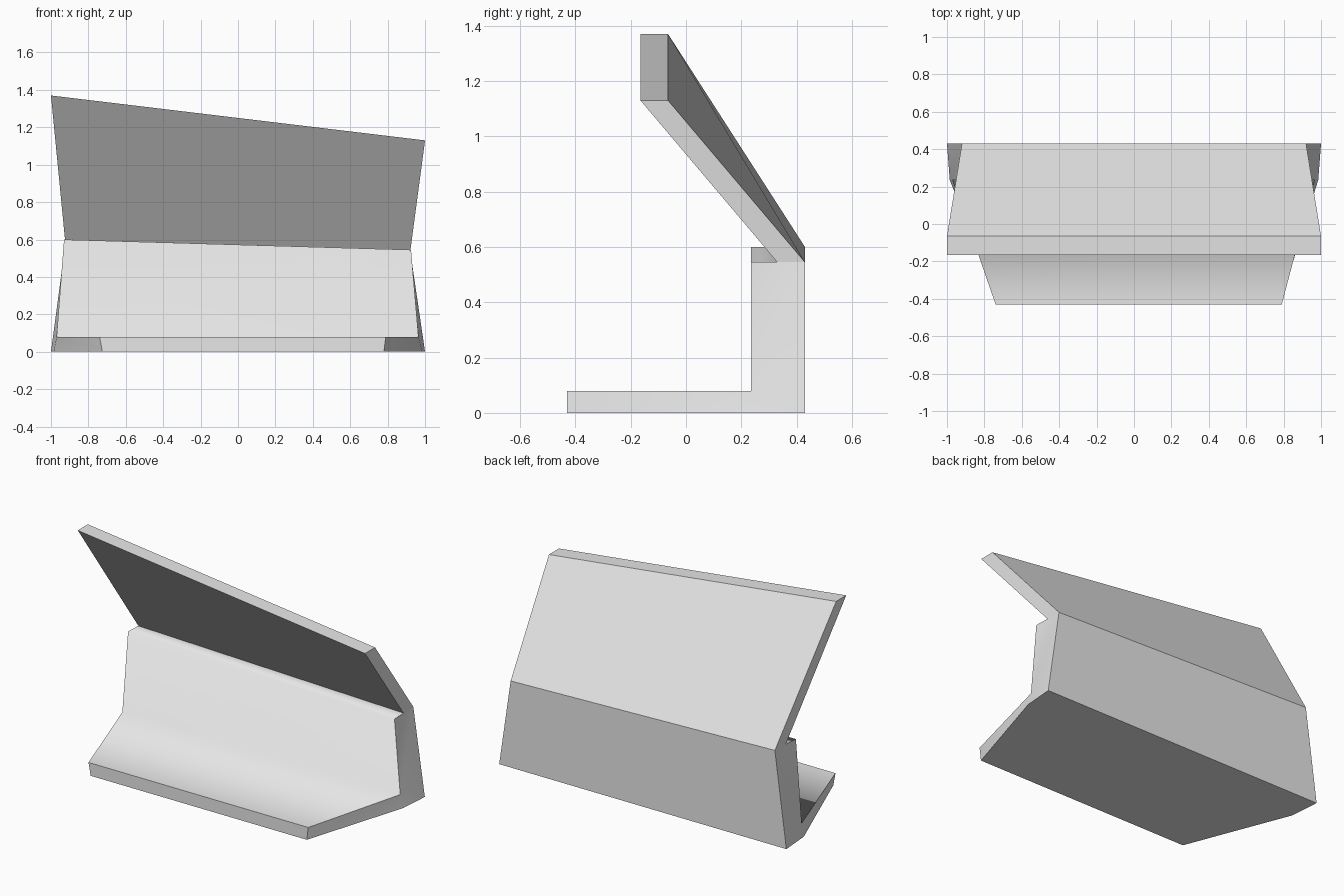
import bpy
import bmesh

cube = bpy.data.objects.get("Cube")
if cube:
    bpy.data.objects.remove(cube)

# Plain light grey material
grey = bpy.data.materials.new("light_grey")
grey.use_nodes = True
colour = (0.8, 0.8, 0.8, 1)
grey.diffuse_color = colour
grey.node_tree.nodes["Principled BSDF"].inputs["Base Color"].default_value = colour

# Cross-section corners: y, then x and z at the right end, x and z at the left end
LOW, HIGH = 0.545, 0.60
profile = [
    (-0.43, -0.725, 0, 0.78, 0),            # tray front, bottom
    (-0.43, -0.74, 0.08, 0.79, 0.08),       # tray front, top
    (0.235, -0.97, 0.08, 0.965, 0.08),      # tray meets wall
    (0.235, -0.93, HIGH, 0.925, LOW),       # ledge front
    (0.33, -0.925, HIGH, 0.922, LOW),       # ledge meets canopy
    (-0.165, -1, 1.37, 1, 1.13),            # canopy tip, front
    (-0.065, -1, 1.37, 1, 1.13),            # canopy tip, rear
    (0.43, -0.92, HIGH, 0.92, LOW),         # canopy meets back
    (0.43, -1, 0, 1, 0),                    # back, bottom
    (0.235, -0.985, 0, 0.985, 0),           # bend in the underside
]

bm = bmesh.new()
right = [bm.verts.new((xr, y, zr)) for y, xr, zr, xl, zl in profile]
left = [bm.verts.new((xl, y, zl)) for y, xr, zr, xl, zl in profile]
group = {}

# Long surfaces between the two ends; the inner ones blend softly together
for i in range(len(profile)):
    j = (i + 1) % len(profile)
    face = bm.faces.new((right[i], right[j], left[j], left[i]))
    group[face] = "inner" if i in (1, 2, 3) else "underside" if i > 7 else i

# End faces: tray, wall and canopy
for side, ring in (("right", right), ("left", left)):
    for corners in ((0, 1, 2, 9), (9, 2, 8), (2, 3, 4), (2, 4, 7, 8), (4, 5, 6, 7)):
        face = bm.faces.new([ring[c] for c in corners])
        group[face] = side + ("_canopy" if 5 in corners else "_base")

# Soft shading only inside each group of surfaces
for face in bm.faces:
    face.smooth = True
for edge in bm.edges:
    edge.smooth = len({group[f] for f in edge.link_faces}) == 1

bmesh.ops.recalc_face_normals(bm, faces=bm.faces)
mesh = bpy.data.meshes.new("canopy_shell")
bm.to_mesh(mesh)
bm.free()
mesh.materials.append(grey)
shell = bpy.data.objects.new("canopy_shell", mesh)
bpy.context.collection.objects.link(shell)
